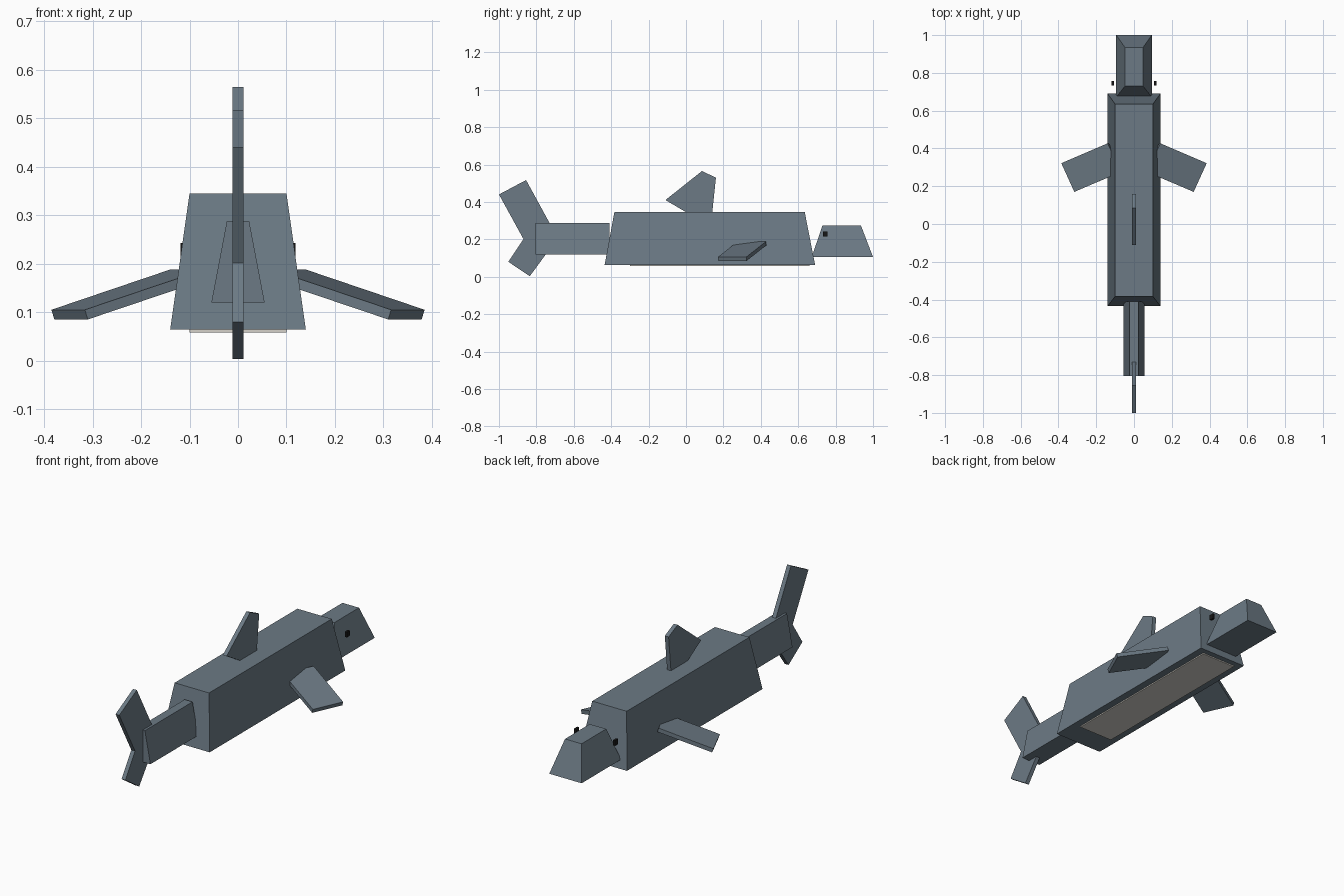
import bpy
from mathutils import Vector

if "Cube" in bpy.data.objects:
    bpy.data.objects.remove(bpy.data.objects["Cube"])


def material(name, rgb):
    m = bpy.data.materials.new(name)
    m.diffuse_color = (*rgb, 1)
    m.use_nodes = True
    m.node_tree.nodes["Principled BSDF"].inputs["Base Color"].default_value = m.diffuse_color
    return m


SKIN = material("slate_grey", (0.15, 0.195, 0.235))
PALE = material("pale_belly", (0.66, 0.64, 0.59))
BLACK = material("eye_black", (0.008, 0.008, 0.008))


def loft(name, lower, upper, mat):
    """Closed solid between two matching outlines."""
    n = len(lower)
    faces = [tuple(range(n))[::-1], tuple(range(n, 2 * n))]
    faces += [(i, (i + 1) % n, n + (i + 1) % n, n + i) for i in range(n)]
    me = bpy.data.meshes.new(name)
    me.from_pydata(lower + upper, [], faces)
    me.materials.append(mat)
    ob = bpy.data.objects.new(name, me)
    bpy.context.collection.objects.link(ob)
    # consistent outward normals
    import bmesh
    bm = bmesh.new()
    bm.from_mesh(me)
    bmesh.ops.recalc_face_normals(bm, faces=bm.faces)
    bm.to_mesh(me)
    bm.free()
    return ob


def rect(x0, x1, y0, y1, z):
    return [(x0, y0, z), (x1, y0, z), (x1, y1, z), (x0, y1, z)]


def block(name, z0, base, z1, top, mat=SKIN):
    """Tapered block; base and top are (half width, y min, y max)."""
    return loft(name, rect(-base[0], base[0], *base[1:], z0),
                rect(-top[0], top[0], *top[1:], z1), mat)


def flat_fin(name, outline, half=0.011):
    """Upright fin cut from a y-z outline."""
    return loft(name, [(-half, y, z) for y, z in outline],
                [(half, y, z) for y, z in outline], SKIN)


# Trunk, head and tail stem
block("body", 0.064, (0.14, -0.435, 0.69), 0.345, (0.10, -0.383, 0.635))
block("belly", 0.058, (0.10, -0.30, 0.66), 0.066, (0.10, -0.30, 0.66), PALE)
block("head", 0.105, (0.094, 0.672, 1.0), 0.275, (0.048, 0.73, 0.935))
block("tail_stem", 0.12, (0.055, -0.805, -0.41), 0.288, (0.023, -0.805, -0.41))

# Upright fins
flat_fin("dorsal_fin", [(-0.11, 0.41), (0.085, 0.565), (0.16, 0.53),
                        (0.137, 0.31), (0.06, 0.31)])
flat_fin("upper_tail_fin", [(-1.0, 0.44), (-0.855, 0.517), (-0.72, 0.27),
                            (-0.86, 0.185)])
flat_fin("lower_tail_fin", [(-0.95, 0.08), (-0.835, 0.003), (-0.72, 0.16),
                            (-0.83, 0.26)])

# Paired side fins and eyes
for side, s in (("right", 1), ("left", -1)):
    top = [Vector(p) for p in ((0.14, 0.427, 0.188), (0.07, 0.275, 0.188),
                               (0.316, 0.17, 0.105), (0.385, 0.322, 0.105))]
    drop = Vector((-0.006, 0.0025, -0.02))
    flip = Vector((s, 1, 1))
    loft(side + "_side_fin", [tuple((p + drop) * flip) for p in top],
         [tuple(p * flip) for p in top], SKIN)
    xs = sorted((s * 0.107, s * 0.119))
    loft(side + "_eye", rect(*xs, 0.733, 0.757, 0.215),
         rect(*xs, 0.733, 0.757, 0.243), BLACK)
